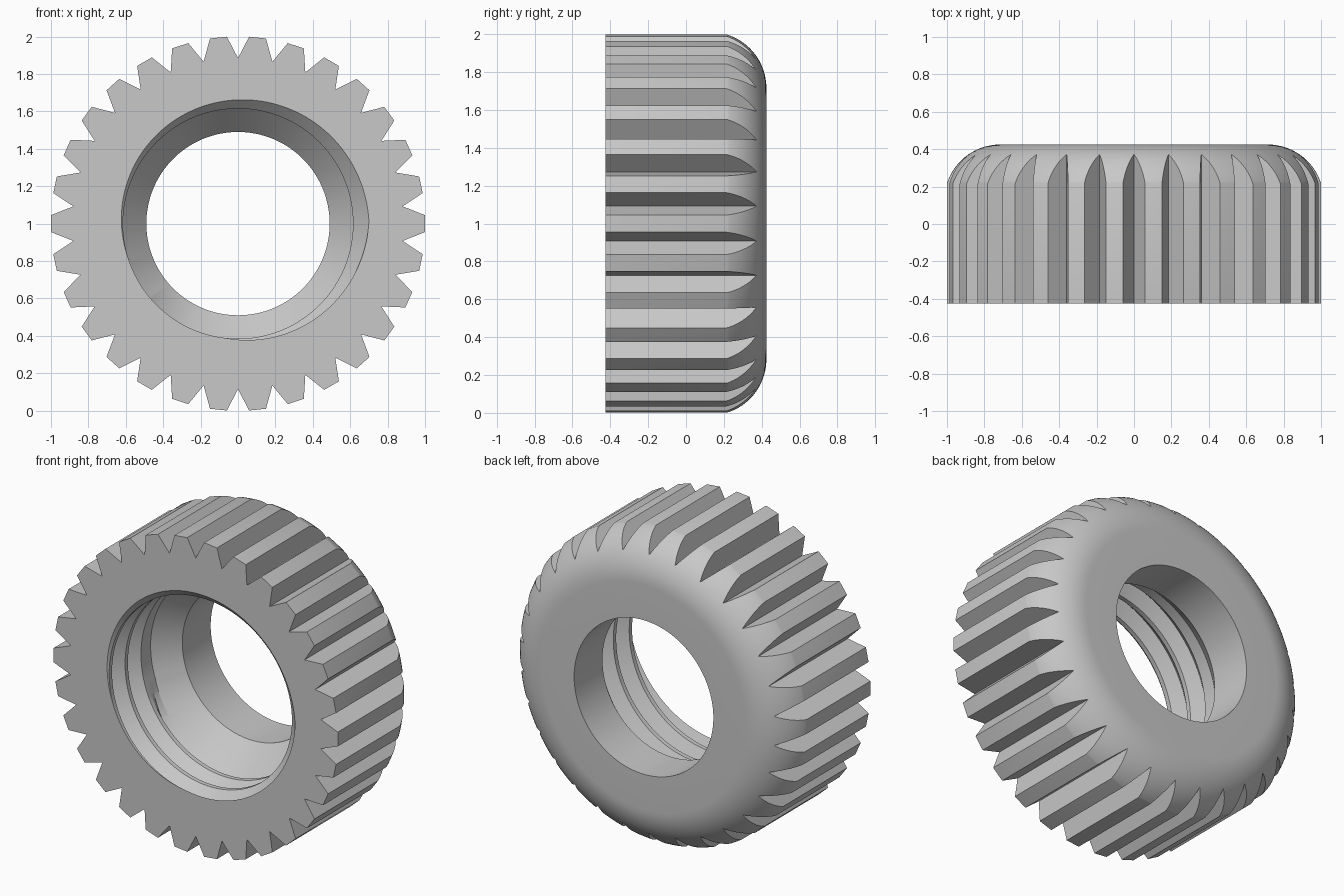
import bpy, bmesh, math
from math import cos, sin, pi, radians

old = bpy.data.objects.get("Cube")
if old:
    bpy.data.objects.remove(old, do_unlink=True)

FRONT, BACK = -0.425, 0.425
COLUMNS, TEETH = 180, 30
PITCH, CREST, DEPTH, TURNS = 0.16, 0.615, 0.085, 2.45
STEEP, GENTLE = 0.27, 0.55          # flank widths as parts of the pitch
THREAD_END, HOLE, HOLE_START = 0.0, 0.49, 0.14

grey = bpy.data.materials.new("plain grey")
grey.use_nodes = True
colour = (0.58, 0.58, 0.58, 1)
grey.diffuse_color = colour
grey.node_tree.nodes["Principled BSDF"].inputs["Base Color"].default_value = colour


def make_object(name, bm):
    bmesh.ops.recalc_face_normals(bm, faces=bm.faces)
    mesh = bpy.data.meshes.new(name)
    bm.to_mesh(mesh)
    bm.free()
    mesh.materials.append(grey)
    obj = bpy.data.objects.new(name, mesh)
    bpy.context.collection.objects.link(obj)
    return obj


def polar(r, angle, y):
    return (r * cos(angle), y, 1 + r * sin(angle))


def bore_radius(y, turn):
    """Radius of the threaded bore, with the groove fading out at its end."""
    u = (y - FRONT) / PITCH + turn
    k = math.floor(u + STEEP + 1e-6)
    v = u - k
    shape = 1 + v / STEEP if v < 0 else 1 - v / GENTLE
    fade = min(1, max(0, (TURNS - (k - turn)) / 0.12))
    return CREST + DEPTH * max(0, shape) * fade


def bore_profile(turn):
    """Helical rows of thread edges, clamped to the threaded length."""
    rows = [FRONT + PITCH * (k - turn + v)
            for k in range(-1, 6) for v in (-STEEP, 0, GENTLE)]
    rows = [FRONT] + [min(max(y, FRONT), THREAD_END) for y in rows] + [THREAD_END]
    return [(bore_radius(y, turn), y) for y in rows]


# Ring blank: threaded bore, cone, through hole and rounded back shoulder
shoulder = [(0.715 + 0.3 * cos(a), BACK - 0.3 + 0.3 * sin(a))
            for a in (radians(90 - 5 * i) for i in range(19))]
outside = [(HOLE, HOLE_START), (HOLE, BACK)] + shoulder + [(shoulder[-1][0], FRONT)]
bm = bmesh.new()
columns = []
for i in range(COLUMNS + 1):
    turn = i / COLUMNS
    angle = 2 * pi * turn + pi / COLUMNS
    columns.append([bm.verts.new(polar(r, angle, y))
                    for r, y in bore_profile(turn) + outside])
for a, b in zip(columns, columns[1:]):
    for j in range(len(a)):
        n = (j + 1) % len(a)
        bm.faces.new((a[j], a[n], b[n], b[j]))
bmesh.ops.remove_doubles(bm, verts=bm.verts, dist=1e-5)
nut = make_object("knurled_nut", bm)

# Toothed prism that trims the blank to its grips
bm = bmesh.new()
outline = []
for t in range(TEETH):
    for r, step in ((0.885, 0), (1.001, 3.4), (1.001, 8.6)):
        outline.append((r, radians(90 + t * 360 / TEETH + step)))
ends = [[bm.verts.new(polar(r, a, y)) for r, a in outline] for y in (-0.6, 0.6)]
bm.faces.new(ends[0])
bm.faces.new(ends[1])
for i in range(len(outline)):
    n = (i + 1) % len(outline)
    bm.faces.new((ends[0][i], ends[0][n], ends[1][n], ends[1][i]))
cutter = make_object("tooth_cutter", bm)
cutter.hide_render = True

trim = nut.modifiers.new("teeth", 'BOOLEAN')
trim.operation = 'INTERSECT'
trim.solver = 'EXACT'
trim.object = cutter
bpy.ops.object.select_all(action='DESELECT')
nut.select_set(True)
bpy.context.view_layer.objects.active = nut
bpy.ops.object.modifier_apply(modifier=trim.name)
bpy.data.objects.remove(cutter, do_unlink=True)
bpy.ops.object.shade_smooth_by_angle(angle=radians(20))
